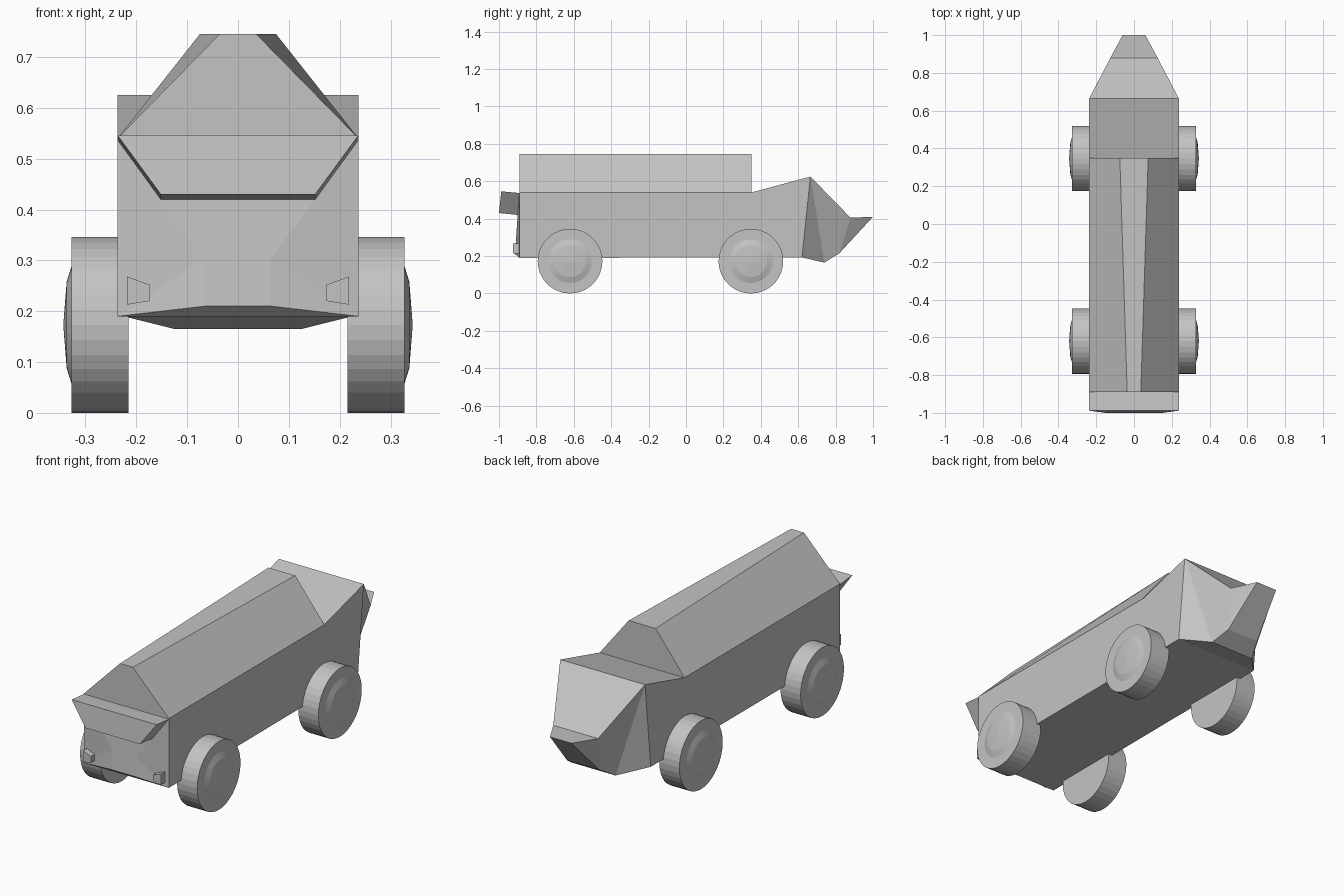
import bpy, bmesh, math
from mathutils import Matrix

if "Cube" in bpy.data.objects:
    bpy.data.objects.remove(bpy.data.objects["Cube"])

grey = bpy.data.materials.new("plain grey")
grey.diffuse_color = (0.55, 0.55, 0.55, 1)
grey.use_nodes = True
grey.node_tree.nodes["Principled BSDF"].inputs["Base Color"].default_value = grey.diffuse_color


def finish(name, bm):
    bmesh.ops.recalc_face_normals(bm, faces=bm.faces)
    me = bpy.data.meshes.new(name)
    bm.to_mesh(me)
    bm.free()
    me.materials.append(grey)
    ob = bpy.data.objects.new(name, me)
    bpy.context.collection.objects.link(ob)
    return ob


def symmetric_shell(name, pts, sides):
    """Closed outline of right-hand points bridged to its mirror, plus mirrored side faces."""
    bm = bmesh.new()
    right = [bm.verts.new(p) for p in pts]
    left = [bm.verts.new((-x, y, z)) for x, y, z in pts]
    n = len(pts)
    for i in range(n):
        j = (i + 1) % n
        bm.faces.new((right[i], right[j], left[j], left[i]))
    for s in sides:
        bm.faces.new([right[i] for i in s])
        bm.faces.new([left[i] for i in reversed(s)])
    return finish(name, bm)


# Main hull with wedge-shaped tail and slightly bulged front
W = 0.237
symmetric_shell("hull", [
    (W, -0.89, 0.54), (W, 0.35, 0.54), (W, 0.665, 0.625), (0.125, 0.88, 0.405),
    (0.06, 1.0, 0.41), (0.09, 0.82, 0.215), (0.125, 0.74, 0.165), (W, 0.62, 0.193),
    (W, -0.89, 0.19), (0.065, -0.914, 0.21), (0.065, -0.908, 0.305), (0.152, -0.90, 0.42)],
    [(0, 1, 2, 7, 8), (2, 6, 7), (2, 3, 5, 6), (3, 4, 5), (0, 11, 10, 8), (10, 9, 8)])

# Ridged roof, narrower ridge at the front
symmetric_shell("roof", [
    (W, -0.89, 0.54), (0.036, -0.89, 0.745), (0.075, 0.35, 0.745), (W, 0.35, 0.54)],
    [(0, 1, 2, 3)])

# Front visor slab
symmetric_shell("front_visor", [
    (W, -0.89, 0.537), (W, -0.988, 0.546), (0.152, -1.0, 0.43), (0.152, -0.90, 0.42)],
    [(0, 1, 2, 3)])

# Headlights: tapered blocks
for side, label in ((-1, "left"), (1, "right")):
    bm = bmesh.new()
    outline = [(0.218, 0.213), (0.174, 0.22), (0.174, 0.252), (0.218, 0.268)]
    rings = [[bm.verts.new((side * x, y, z)) for x, z in outline] for y in (-0.925, -0.885)]
    for r in rings:
        bm.faces.new(r)
    for i in range(4):
        j = (i + 1) % 4
        bm.faces.new((rings[0][i], rings[0][j], rings[1][j], rings[1][i]))
    finish(label + "_headlight", bm)

# Wheels: lathed tyre and domed hub
PROFILE = [(0.0, 0.215), (0.173, 0.215), (0.173, 0.327), (0.117, 0.327),
           (0.085, 0.337), (0.008, 0.343), (0.0, 0.343)]
for label, y in (("front", -0.62), ("rear", 0.347)):
    for side, hand in ((-1, "left"), (1, "right")):
        bm = bmesh.new()
        vs = [bm.verts.new((side * x, 0, r)) for r, x in PROFILE]
        es = [bm.edges.new(p) for p in zip(vs, vs[1:])]
        bmesh.ops.spin(bm, geom=vs + es, cent=(0, 0, 0), axis=(1, 0, 0),
                       angle=2 * math.pi, steps=36, use_duplicate=False)
        bmesh.ops.remove_doubles(bm, verts=bm.verts, dist=1e-4)
        bmesh.ops.transform(bm, matrix=Matrix.Translation((0, y, 0.173)), verts=bm.verts)
        finish(f"{label}_{hand}_wheel", bm)
